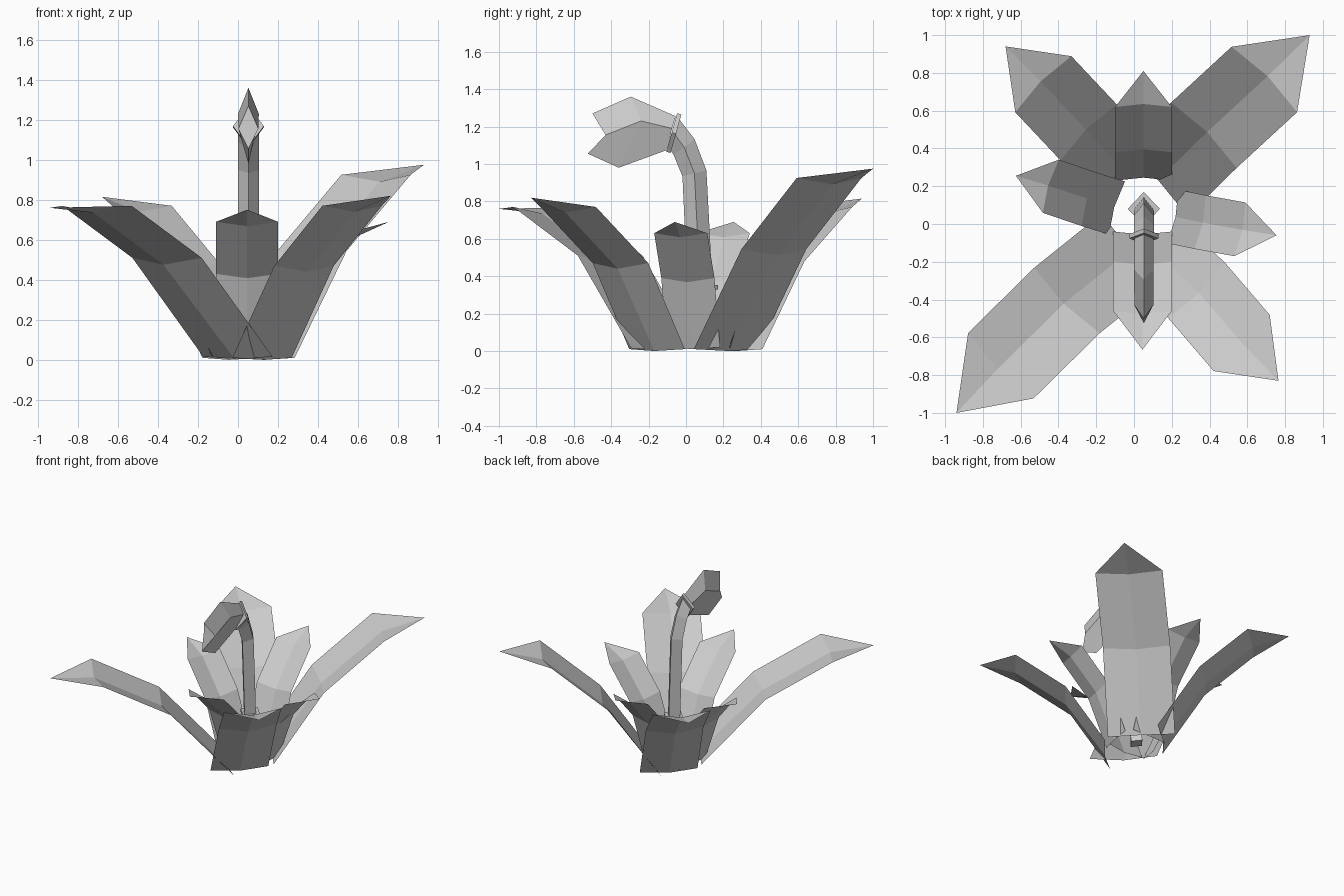
import bpy
from mathutils import Vector

if "Cube" in bpy.data.objects:
    bpy.data.objects.remove(bpy.data.objects["Cube"])


def make_mesh(name, verts, faces):
    me = bpy.data.meshes.new(name)
    me.from_pydata([tuple(v) for v in verts], [], faces)
    me.update()
    ob = bpy.data.objects.new(name, me)
    bpy.context.collection.objects.link(ob)
    return ob


def leaf(name, half_width, direction, stations, tip, drop):
    """Folded strip: each station is (x, y, edge height); the crease sags by drop."""
    d = Vector((*direction, 0)).normalized()
    side = Vector((-d.y, d.x, 0)) * half_width
    verts = []
    for i, s in enumerate(stations):
        c = Vector(s)
        sag = d * drop * 0.7 - Vector((0, 0, 0.01 if i == 0 else drop))
        verts += [c + side, c + sag, c - side]
    faces = []
    for r in range(len(stations) - 1):
        for k in (0, 1):
            a = 3 * r + k
            faces.append((a, a + 1, a + 4, a + 3))
    n = len(verts)
    verts.append(Vector(tip))
    faces += [(n - 3, n - 2, n), (n - 2, n - 1, n)]
    make_mesh(name, verts, faces)


def diamond_loft(name, rings, x0=0.052):
    """Rings are (top yz, side yz, bottom yz, half width in x)."""
    verts, faces = [], []
    for top, mid, bot, w in rings:
        verts += [(x0, *top), (x0 + w, *mid), (x0, *bot), (x0 - w, *mid)]
    for r in range(len(rings) - 1):
        for k in range(4):
            a, b = 4 * r + k, 4 * r + (k + 1) % 4
            faces.append((a, b, b + 4, a + 4))
    faces.append((3, 2, 1, 0))
    n = len(verts)
    faces.append((n - 4, n - 3, n - 2, n - 1))
    return make_mesh(name, verts, faces)


def ring(center, axis, r, w):
    """Diamond section in the yz plane, r measured across axis."""
    c, a = Vector(center), Vector(axis).normalized()
    up = Vector((a.y, -a.x)) * r
    return (tuple(c + up), tuple(c), tuple(c - up), w)


# Four large diagonal leaves
leaf("large_leaf_back_right", 0.245, (1, 1),
     [(0.11, 0.215, 0.01), (0.37, 0.47, 0.545), (0.69, 0.765, 0.925)],
     (0.93, 1.0, 0.975), 0.035)
leaf("large_leaf_front_left", 0.245, (-1, -1),
     [(0.0, -0.12, 0.015), (-0.355, -0.405, 0.51), (-0.705, -0.75, 0.77)],
     (-0.94, -1.0, 0.76), 0.035)
leaf("large_leaf_front_right", 0.21, (1, -1),
     [(0.12, -0.155, 0.01), (0.33, -0.35, 0.47), (0.57, -0.63, 0.77)],
     (0.765, -0.83, 0.82), 0.03)
leaf("large_leaf_back_left", 0.21, (-1, 1),
     [(-0.03, 0.26, 0.01), (-0.24, 0.485, 0.48), (-0.48, 0.74, 0.77)],
     (-0.68, 0.94, 0.815), 0.03)

# Four small inner leaves
leaf("small_leaf_front", 0.155, (0, -1),
     [(0.045, -0.04, 0.02), (0.045, -0.2, 0.43), (0.045, -0.46, 0.69)],
     (0.045, -0.665, 0.75), 0.022)
leaf("small_leaf_back", 0.15, (0, 1),
     [(0.05, 0.23, 0.02), (0.05, 0.38, 0.43), (0.05, 0.62, 0.69)],
     (0.05, 0.81, 0.75), 0.022)
leaf("small_leaf_right", 0.145, (0.97, -0.2),
     [(0.205, 0.04, 0.02), (0.35, 0.01, 0.39), (0.56, -0.028, 0.63)],
     (0.755, -0.06, 0.69), 0.022)
leaf("small_leaf_left", 0.147, (-0.96, 0.29),
     [(-0.09, 0.085, 0.02), (-0.235, 0.13, 0.39), (-0.44, 0.2, 0.63)],
     (-0.625, 0.255, 0.69), 0.022)

# Curved stem with collars at foot and neck
diamond_loft("stem", [
    ring((0.09, 0.02), (0, 1), 0.066, 0.053),
    ring((0.06, 0.65), (-0.03, 1), 0.066, 0.053),
    ring((0.045, 0.95), (-0.25, 1), 0.066, 0.053),
    ring((-0.01, 1.09), (-0.6, 0.8), 0.07, 0.053),
    ring((-0.065, 1.165), (-0.96, 0.27), 0.085, 0.053)])
for label, c, a, r, w in (("foot_collar", (0.08, 0.34), (0, 1), 0.09, 0.085),
                          ("neck_collar", (-0.065, 1.165), (-0.96, 0.27), 0.107, 0.077)):
    ax = Vector(a).normalized() * 0.012
    diamond_loft(label, [ring(Vector(c) - ax, a, r, w), ring(Vector(c) + ax, a, r, w)])

# Drooping flower bud
diamond_loft("bud", [
    ((-0.055, 1.255), (-0.075, 1.19), (-0.1, 1.075), 0.05),
    ((-0.295, 1.36), (-0.24, 1.23), (-0.36, 0.98), 0.052),
    ((-0.5, 1.27), (-0.43, 1.155), (-0.525, 1.055), 0.05)])
